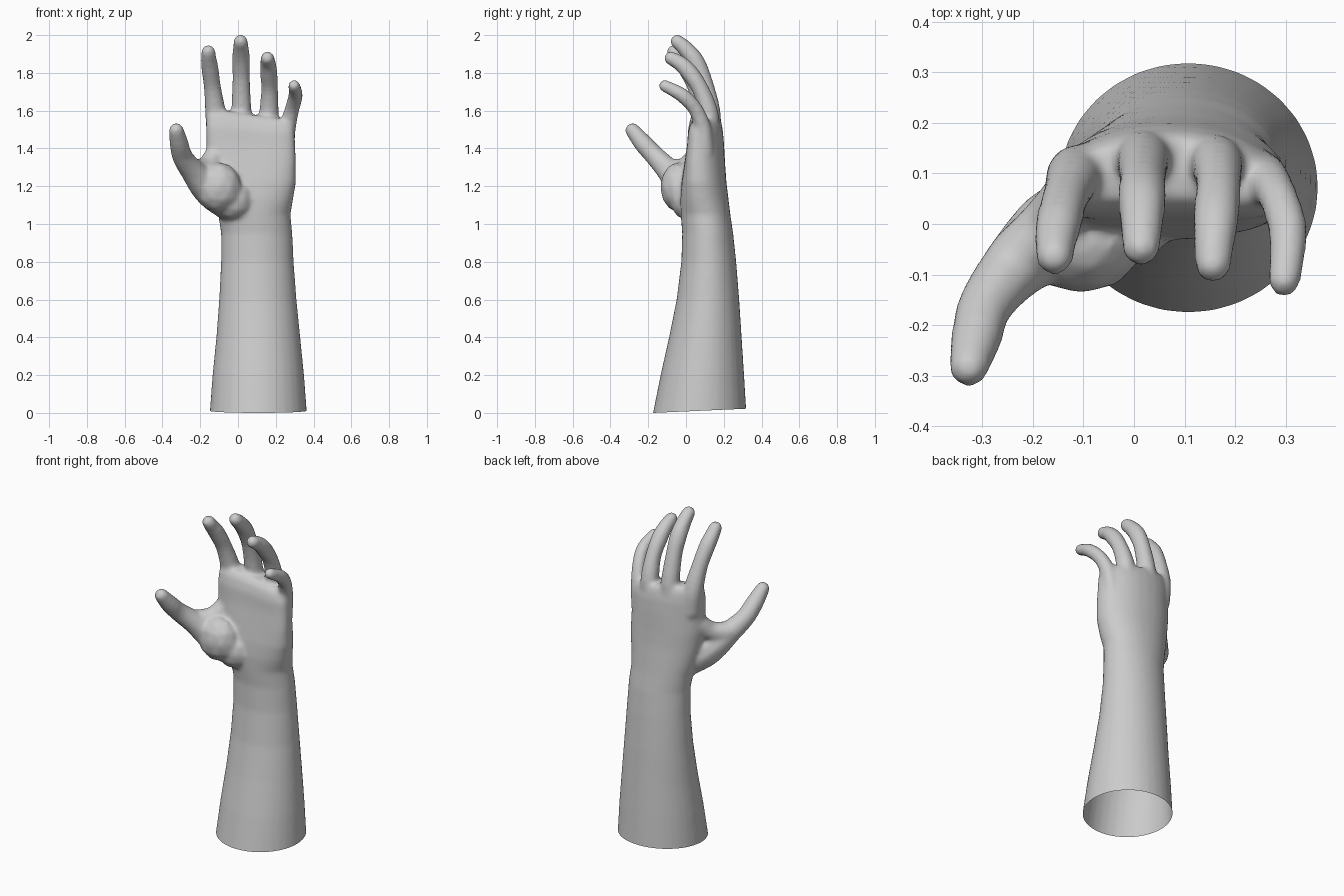
import bpy, bmesh, math
from mathutils import Vector, Matrix

bm = bmesh.new()
SEG = 32


def ring(z, x0, x1, y0, y1, power=2.0, arch=0.0, tilt=0.0):
    """Superellipse section; arch bows it backwards, tilt drops its right side."""
    cx, hx, cy, hy = (x0 + x1) / 2, (x1 - x0) / 2, (y0 + y1) / 2, (y1 - y0) / 2
    out = []
    for i in range(SEG):
        a = 2 * math.pi * i / SEG
        c, s = math.cos(a), math.sin(a)
        u = math.copysign(abs(c) ** (2 / power), c)
        v = math.copysign(abs(s) ** (2 / power), s)
        out.append(bm.verts.new((cx + hx * u, cy + hy * v + arch * (0.5 - u * u), z - tilt * u)))
    return out


def loft(sections):
    rings = [ring(*s) for s in sections]
    for a, b in zip(rings, rings[1:]):
        for i in range(SEG):
            j = (i + 1) % SEG
            bm.faces.new((a[i], a[j], b[j], b[i]))
    bm.faces.new(rings[0][::-1])
    bm.faces.new(rings[-1])


def ball(centre, radii):
    m = Matrix.Translation(centre) @ Matrix.Diagonal((*radii, 1))
    bmesh.ops.create_icosphere(bm, subdivisions=2, radius=1, matrix=m)


def strand(points, steps=10):
    """Tapered limb through (x, y, z, radius) points on a smooth curve."""
    p = [Vector(q) for q in points]
    p = [2 * p[0] - p[1]] + p + [2 * p[-1] - p[-2]]
    for k in range(1, len(p) - 2):
        a, b, c, d = p[k - 1:k + 3]
        for i in range(steps + 1):
            t = i / steps
            q = 0.5 * (2 * b + (c - a) * t + (2 * a - 5 * b + 4 * c - d) * t * t
                       + (3 * b - a - 3 * c + d) * t ** 3)
            ball(q[:3], (q[3],) * 3)


# forearm, wrist and palm
loft([
    (-0.08, -0.157, 0.372, -0.192, 0.325),
    (0.00, -0.150, 0.365, -0.175, 0.320),
    (0.20, -0.135, 0.350, -0.135, 0.308),
    (0.40, -0.115, 0.330, -0.090, 0.295),
    (0.60, -0.100, 0.310, -0.050, 0.282),
    (0.80, -0.090, 0.295, -0.025, 0.266),
    (0.95, -0.090, 0.288, -0.020, 0.250),
    (1.05, -0.105, 0.278, -0.028, 0.235, 2.1),
    (1.13, -0.130, 0.292, -0.038, 0.218, 2.2, 0.015),
    (1.22, -0.150, 0.307, -0.036, 0.202, 2.3, 0.025),
    (1.32, -0.165, 0.307, -0.025, 0.190, 2.4, 0.035),
    (1.42, -0.168, 0.303, -0.012, 0.182, 2.4, 0.04),
    (1.50, -0.170, 0.300, -0.005, 0.175, 2.5, 0.04, 0.015),
    (1.55, -0.166, 0.290, 0.010, 0.165, 2.5, 0.04, 0.025),
    (1.58, -0.150, 0.270, 0.035, 0.150, 2.5, 0.04, 0.03),
])

# fingers, from knuckle to tip
strand([(-0.105, 0.10, 1.45, .060), (-0.118, 0.095, 1.58, .058), (-0.135, 0.055, 1.72, .048),
        (-0.148, 0.005, 1.82, .048), (-0.155, -0.03, 1.87, .044), (-0.157, -0.064, 1.912, .039)])
strand([(0.020, 0.125, 1.46, .062), (0.018, 0.128, 1.60, .056), (0.017, 0.092, 1.76, .049),
        (0.016, 0.050, 1.86, .050), (0.015, 0.00, 1.925, .045), (0.014, -0.046, 1.966, .039)])
strand([(0.150, 0.120, 1.44, .060), (0.163, 0.120, 1.58, .055), (0.167, 0.078, 1.71, .047),
        (0.163, 0.020, 1.80, .048), (0.159, -0.03, 1.85, .043), (0.156, -0.080, 1.878, .038)])
strand([(0.240, 0.095, 1.38, .058), (0.260, 0.090, 1.50, .048), (0.284, 0.055, 1.60, .041),
        (0.302, 0.000, 1.665, .041), (0.304, -0.05, 1.70, .038), (0.297, -0.112, 1.731, .034)])

# thumb, its fleshy base and the web to the palm
strand([(-0.03, 0.05, 1.08, .080), (-0.145, -0.01, 1.175, .090), (-0.235, -0.085, 1.275, .068),
        (-0.293, -0.160, 1.355, .056), (-0.312, -0.225, 1.425, .052), (-0.327, -0.283, 1.496, .041)])
strand([(-0.235, -0.07, 1.285, .060), (-0.170, 0.00, 1.300, .058), (-0.120, 0.06, 1.36, .060)], 6)
ball((-0.105, -0.040, 1.195), (.125, .098, .135))
ball((-0.03, 0.0, 1.13), (.11, .085, .11))

bmesh.ops.recalc_face_normals(bm, faces=bm.faces)
mesh = bpy.data.meshes.new("hand_and_forearm")
bm.to_mesh(mesh)
bm.free()
hand = bpy.data.objects.new("hand_and_forearm", mesh)
bpy.context.collection.objects.link(hand)
bpy.context.view_layer.objects.active = hand
hand.select_set(True)

# fuse everything into one skin and soften the joins
remesh = hand.modifiers.new("fuse", 'REMESH')
remesh.mode = 'VOXEL'
remesh.voxel_size = 0.01
soften = hand.modifiers.new("soften", 'SMOOTH')
soften.factor = 0.5
soften.iterations = 14
for name in ("fuse", "soften"):
    bpy.ops.object.modifier_apply(modifier=name)

# cut the forearm open at its slightly slanted lower end
bm = bmesh.new()
bm.from_mesh(hand.data)
bmesh.ops.bisect_plane(bm, geom=bm.verts[:] + bm.edges[:] + bm.faces[:],
                       plane_co=(0, -0.175, 0), plane_no=(0, -0.045, 1), clear_inner=True)
bm.to_mesh(hand.data)
bm.free()
bpy.ops.object.shade_smooth()
